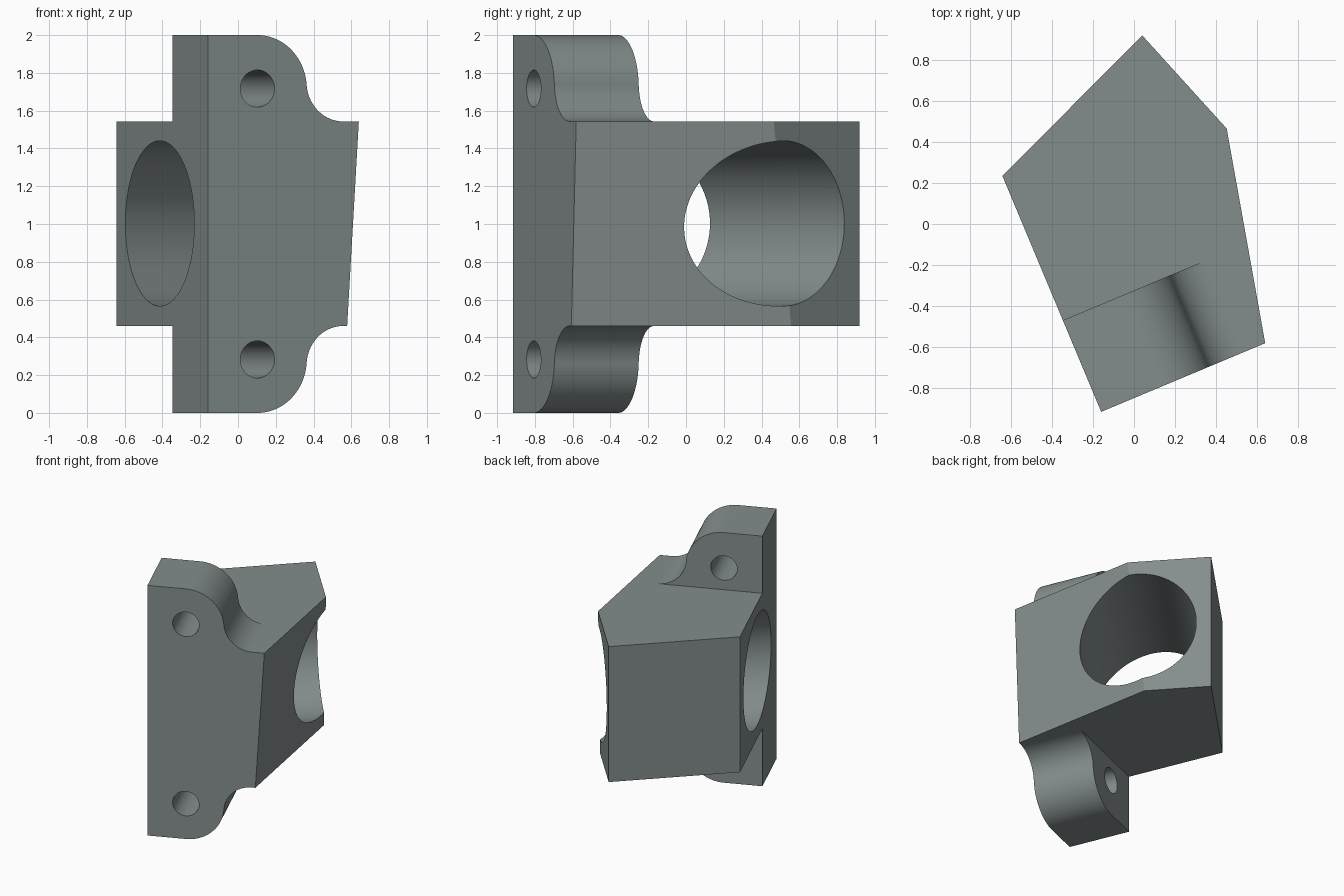
import bpy, bmesh, math
from mathutils import Matrix, Vector

if "Cube" in bpy.data.objects:
    bpy.data.objects.remove(bpy.data.objects["Cube"])

TURN = math.atan2(0.335, 0.80)     # yaw of the mounting face
CORNER = Vector((-0.16, -0.916, 0))  # front left corner of the bracket
LOW, HIGH = 0.46, 1.543            # block height range
EAR_Z = 0.283                      # screw hole distance from each end


def make_object(name, bm):
    bmesh.ops.recalc_face_normals(bm, faces=bm.faces)
    mesh = bpy.data.meshes.new(name)
    bm.to_mesh(mesh)
    bm.free()
    obj = bpy.data.objects.new(name, mesh)
    bpy.context.collection.objects.link(obj)
    return obj


def loft(name, ring_a, ring_b):
    """Closed solid between two matching rings."""
    bm = bmesh.new()
    a = [bm.verts.new(p) for p in ring_a]
    b = [bm.verts.new(p) for p in ring_b]
    bm.faces.new(a)
    bm.faces.new(b)
    n = len(a)
    for i in range(n):
        bm.faces.new((a[i], a[(i + 1) % n], b[(i + 1) % n], b[i]))
    return make_object(name, bm)


def cylinder(name, centre, direction, radius, length, sides):
    bm = bmesh.new()
    rot = Vector(direction).to_track_quat('Z', 'Y').to_matrix().to_4x4()
    bmesh.ops.create_cone(bm, cap_ends=True, segments=sides, radius1=radius,
                          radius2=radius, depth=length,
                          matrix=Matrix.Translation(centre) @ rot)
    return make_object(name, bm)


def combine(target, tool, operation):
    mod = target.modifiers.new(operation.lower(), 'BOOLEAN')
    mod.operation = operation
    mod.solver = 'EXACT'
    mod.object = tool
    bpy.context.view_layer.objects.active = target
    bpy.ops.object.modifier_apply(modifier=mod.name)
    bpy.data.objects.remove(tool)


# Five-sided block, with the right face leaning inward toward the base
bottom = [(0, 0), (0.80, 0), (1.057, 1.154), (0.894, 1.615), (0, 1.248)]
top = [(0, 0), (0.867, 0), (1.098, 1.038), (0.894, 1.615), (0, 1.248)]
bracket = loft("bracket", [(x, y, LOW) for x, y in bottom],
               [(x, y, HIGH) for x, y in top])


# Mounting flange: rounded ear flowing into a concave fillet at each end
def ear_curve(end_z, block_z, sign):
    big, small, steps = 0.283, 0.21, 28
    cx, cz = 0.285, end_z - sign * big
    fz = block_z + sign * small
    fx = cx + math.sqrt((big + small) ** 2 - (fz - cz) ** 2)
    meet = math.atan2(sign * (fz - cz), fx - cx)
    pts = []
    for i in range(steps + 1):
        a = math.pi / 2 + (meet - math.pi / 2) * i / steps
        pts.append((cx + big * math.cos(a), cz + sign * big * math.sin(a)))
    for i in range(1, steps + 1):
        a = math.pi + meet + (math.pi / 2 - meet) * i / steps
        pts.append((fx + small * math.cos(a), fz + sign * small * math.sin(a)))
    pts[-1] = (fx, block_z)
    return pts


profile = ([(0, 0)] + ear_curve(0, LOW, -1)
           + ear_curve(2, HIGH, 1)[::-1] + [(0, 2)])
flange = loft("flange", [(x, 0, z) for x, z in profile],
              [(x, 0.484, z) for x, z in profile])
combine(bracket, flange, 'UNION')

# Screw holes through both ears
for z in (EAR_Z, 2 - EAR_Z):
    hole = cylinder("screw_hole", (0.285, 0.2, z), (0, 1, 0), 0.098, 1.2, 48)
    combine(bracket, hole, 'DIFFERENCE')

# Large bore running diagonally through the block
to_world = Matrix.Translation(CORNER) @ Matrix.Rotation(TURN, 4, 'Z')
to_local = to_world.inverted()
bore = cylinder("bore", to_local @ Vector((0.02, 0.125, 1.003)),
                to_local.to_3x3() @ Vector((1, 1, 0)), 0.4375, 4, 96)
combine(bracket, bore, 'DIFFERENCE')

# Turn the finished part into place
bracket.data.transform(to_world)

# Colour and shading
grey = bpy.data.materials.new("slate grey")
grey.diffuse_color = (0.23, 0.265, 0.265, 1)
grey.use_nodes = True
grey.node_tree.nodes["Principled BSDF"].inputs["Base Color"].default_value = grey.diffuse_color
bracket.data.materials.clear()
bracket.data.materials.append(grey)
for face in bracket.data.polygons:
    face.material_index = 0
bpy.ops.object.select_all(action='DESELECT')
bracket.select_set(True)
bpy.context.view_layer.objects.active = bracket
bpy.ops.object.shade_smooth_by_angle(angle=math.radians(25))
